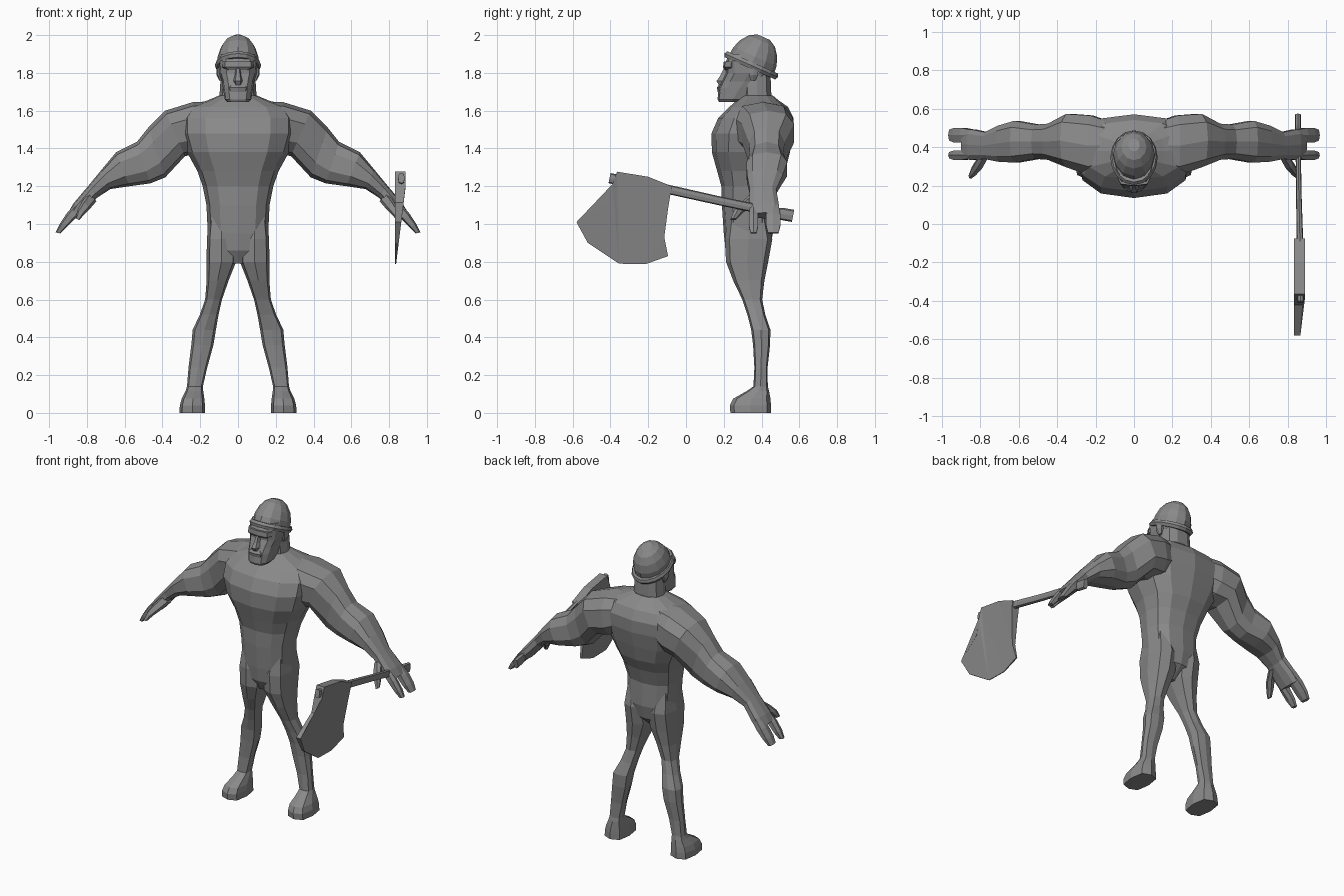
import bpy, bmesh, math
from mathutils import Vector

grey = bpy.data.materials.new("stone_grey")
grey.diffuse_color = (0.25, 0.25, 0.25, 1)


def make_object(name, bm):
    bmesh.ops.recalc_face_normals(bm, faces=bm.faces)
    mesh = bpy.data.meshes.new(name)
    bm.to_mesh(mesh)
    bm.free()
    mesh.materials.append(grey)
    ob = bpy.data.objects.new(name, mesh)
    bpy.context.collection.objects.link(ob)
    return ob


def loft(name, sections, n=8, p=0.8):
    """Skin a closed tube over (centre, half axis u, half axis v) sections."""
    def power(a):
        return math.copysign(abs(a) ** p, a) if abs(a) > 1e-6 else 0
    bm = bmesh.new()
    rings = []
    for c, u, v in sections:
        ring = []
        for i in range(n):
            a = 2 * math.pi * i / n
            ring.append(bm.verts.new(Vector(c) + Vector(u) * power(math.cos(a))
                                     + Vector(v) * power(math.sin(a))))
        rings.append(ring)
    for r0, r1 in zip(rings, rings[1:]):
        for i in range(n):
            j = (i + 1) % n
            bm.faces.new((r0[i], r0[j], r1[j], r1[i]))
    bm.faces.new(rings[0])
    bm.faces.new(rings[-1])
    return make_object(name, bm)


def upright(rows, s=1):
    """Horizontal sections from (z, x0, x1, y0, y1)."""
    return [((s * (x0 + x1) / 2, (y0 + y1) / 2, z), ((x1 - x0) / 2, 0, 0),
             (0, (y1 - y0) / 2, 0)) for z, x0, x1, y0, y1 in rows]


def centred(rows):
    return upright([(z, -w, w, y0, y1) for z, w, y0, y1 in rows])


def limb(rows, s):
    """Slanted sections from (top x, top z, bottom x, bottom z, y0, y1)."""
    return [((s * (tx + bx) / 2, (y0 + y1) / 2, (tz + bz) / 2),
             (s * (tx - bx) / 2, 0, (tz - bz) / 2), (0, (y1 - y0) / 2, 0))
            for tx, tz, bx, bz, y0, y1 in rows]


# Torso
body = loft("body", centred([
    (.79, .05, .25, .36), (.86, .13, .21, .44), (.95, .16, .2, .46),
    (1.1, .167, .19, .455), (1.2, .187, .187, .485), (1.28, .215, .165, .525),
    (1.38, .27, .137, .55), (1.48, .30, .135, .57), (1.56, .30, .17, .57),
    (1.62, .26, .23, .54), (1.655, .16, .27, .49), (1.68, .10, .3, .46)]), 12)
parts = []

# Neck and head with a square beard
parts.append(loft("neck", centred([
    (1.58, .13, .27, .5), (1.68, .098, .3, .455), (1.8, .09, .3, .45)]), 10))
parts.append(loft("head", centred([
    (1.645, .055, .175, .29), (1.66, .07, .167, .33), (1.72, .08, .172, .4),
    (1.755, .085, .187, .43), (1.80, .1, .21, .455), (1.86, .104, .21, .46),
    (1.9, .095, .23, .45)]), 12, .7))
parts.append(loft("nose", centred([
    (1.735, .018, .17, .24), (1.757, .026, .157, .24),
    (1.785, .018, .178, .24), (1.83, .012, .2, .25)]), 6))
parts.append(loft("moustache", centred([
    (1.70, .05, .168, .25), (1.722, .06, .163, .25), (1.738, .04, .175, .25)]), 8))
parts.append(loft("brow", centred([
    (1.815, .06, .205, .28), (1.83, .085, .196, .28), (1.86, .085, .2, .28)]), 8, .6))

for s, side in ((1, "left"), (-1, "right")):
    # Ears
    parts.append(loft(side + "_ear", upright([
        (1.76, .08, .1, .34, .37), (1.79, .08, .115, .33, .385),
        (1.83, .08, .115, .33, .385)], s), 6))
    # Legs running down into the feet
    parts.append(loft(side + "_leg", upright([
        (1.05, .03, .15, .225, .43), (.92, .008, .165, .205, .457),
        (.8, .01, .166, .212, .435), (.7, .05, .166, .25, .415),
        (.6, .085, .174, .298, .403), (.52, .103, .202, .325, .42),
        (.44, .117, .24, .345, .447), (.36, .13, .247, .355, .445),
        (.24, .163, .262, .362, .432), (.14, .186, .27, .357, .433),
        (.115, .184, .278, .32, .44), (.075, .178, .298, .25, .447),
        (.04, .175, .308, .232, .45), (0, .174, .31, .235, .45)], s), 8, .65))
    # Arms down to the knuckles
    parts.append(loft(side + "_arm", limb([
        (.12, 1.65, .10, 1.42, .29, .53), (.24, 1.645, .2, 1.37, .245, .57),
        (.385, 1.60, .28, 1.36, .29, .577), (.475, 1.51, .385, 1.247, .33, .525),
        (.535, 1.435, .465, 1.215, .335, .52), (.645, 1.38, .575, 1.2, .315, .54),
        (.72, 1.29, .675, 1.185, .32, .515), (.79, 1.205, .745, 1.14, .335, .48),
        (.87, 1.11, .805, 1.075, .33, .495), (.9, 1.06, .845, 1.03, .335, .495)],
        s), 10, .75))
    # Index finger, the other fingers together, and the thumb
    for name, y0, y1 in (("index_finger", .33, .385), ("fingers", .42, .503)):
        parts.append(loft(f"{side}_{name}", limb([
            (.86, 1.11, .815, 1.08, y0 + .01, y1 - .01),
            (.908, 1.055, .86, 1.03, y0, y1), (.945, .998, .905, .985, y0, y1),
            (.966, .955, .94, .95, y0 + .01, y1 - .01)], s), 6, .7))
    parts.append(loft(side + "_thumb", limb([
        (.79, 1.17, .75, 1.12, .34, .4), (.825, 1.12, .78, 1.085, .285, .345),
        (.85, 1.075, .815, 1.05, .25, .3), (.86, 1.03, .84, 1.02, .235, .265)],
        s), 6))

# Weld the figure into one skin
bpy.context.view_layer.objects.active = body
for part in parts:
    mod = body.modifiers.new("join", 'BOOLEAN')
    mod.operation = 'UNION'
    mod.solver = 'EXACT'
    mod.object = part
    bpy.ops.object.modifier_apply(modifier=mod.name)
    bpy.data.objects.remove(part)

# Helmet dome, tipped back, with a rolled brim
tilt = math.radians(23.7)
up = Vector((0, math.sin(tilt), math.cos(tilt)))
back = Vector((0, math.cos(tilt), -math.sin(tilt)))
seat = Vector((0, .345, 1.84))
loft("helmet_dome", [(seat + up * h, (w, 0, 0), back * d) for h, w, d in (
    (-.01, .108, .13), (.05, .108, .125), (.10, .092, .106),
    (.14, .065, .076), (.163, .03, .036))], 12, 1)

bm = bmesh.new()
rings = []
for i in range(16):
    a = 2 * math.pi * i / 16
    ring = []
    for k in range(6):
        b = 2 * math.pi * k / 6
        r = .017 * math.cos(b)
        ring.append(bm.verts.new(seat + Vector(((.106 + r) * math.cos(a), 0, 0))
                                 + back * (.138 + r) * math.sin(a)
                                 + up * .02 * math.sin(b)))
    rings.append(ring)
for i in range(16):
    r0, r1 = rings[i], rings[(i + 1) % 16]
    for k in range(6):
        m = (k + 1) % 6
        bm.faces.new((r0[k], r0[m], r1[m], r1[k]))
make_object("helmet_brim", bm)

# Axe handle with a thicker grip end
loft("axe_handle", [((x, y, z), (w, 0, 0), (0, h * .2, h)) for x, y, z, w, h in (
    (.852, .567, 1.043, .016, .032), (.852, .51, 1.053, .016, .032),
    (.853, .48, 1.06, .014, .023), (.856, .18, 1.122, .014, .023),
    (.862, -.08, 1.18, .017, .024), (.865, -.405, 1.243, .017, .027))], 8, .7)

# Axe blade: outline in side view, wedge thinning towards the low edge
outline = [(-.365, 1.277), (-.2, 1.25), (-.075, 1.2), (-.095, 1.08), (-.115, .93),
           (-.095, .83), (-.215, .787), (-.355, .79), (-.52, .9), (-.58, 1.01),
           (-.42, 1.115), (-.39, 1.21)]
bm = bmesh.new()
flat = [bm.verts.new((.832, y, z)) for y, z in outline]
slant = [bm.verts.new((.836 + .052 * min(1, (z - .78) / .42), y, z)) for y, z in outline]
bm.faces.new(flat)
bmesh.ops.triangulate(bm, faces=[bm.faces.new(slant)])
for i in range(len(outline)):
    j = (i + 1) % len(outline)
    bm.faces.new((flat[i], flat[j], slant[j], slant[i]))
make_object("axe_blade", bm)
